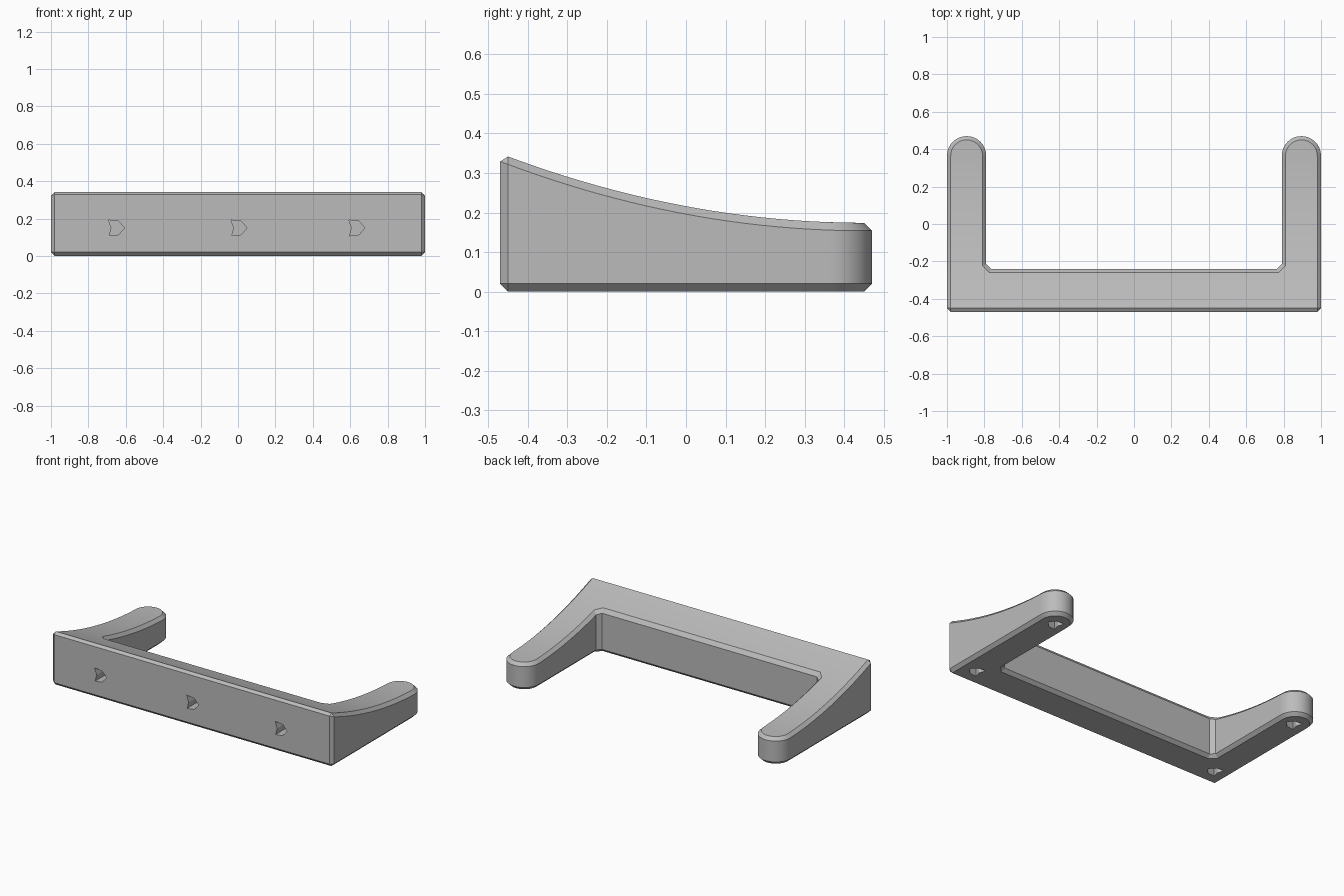
import bpy, bmesh, math
from mathutils import Vector

cube = bpy.data.objects.get("Cube")
if cube:
    bpy.data.objects.remove(cube, do_unlink=True)

grey = bpy.data.materials.new("plain grey")
grey.use_nodes = True
grey.diffuse_color = (0.5, 0.5, 0.5, 1)
grey.node_tree.nodes["Principled BSDF"].inputs["Base Color"].default_value = (0.5, 0.5, 0.5, 1)

BEVEL = 0.02
FRONT = -0.47


def top_height(y):
    """Concave sweep from the tall front to the low arm tips."""
    return 0.174 + 0.207 * (0.45 - y) ** 2


def outline(d):
    """U-shaped plan, counter-clockwise, pulled in by d."""
    c = BEVEL - d
    half = [(1 - d - c, FRONT + d), (1 - d, FRONT + d + c)]
    for i in range(17):
        a = math.pi * i / 16
        half.append((0.895 + (0.105 - d) * math.cos(a), 0.365 + (0.105 - d) * math.sin(a)))
    half += [(0.79 + d, -0.215 - d * 0.4), (0.765 + d * 0.4, -0.24 - d)]
    return half + [(-x, y) for x, y in reversed(half)]


def mesh_object(name, bm):
    bmesh.ops.recalc_face_normals(bm, faces=bm.faces)
    me = bpy.data.meshes.new(name)
    bm.to_mesh(me)
    bm.free()
    me.materials.append(grey)
    ob = bpy.data.objects.new(name, me)
    bpy.context.collection.objects.link(ob)
    return ob


# Bracket body: chamfered rings stacked, then the top bent to the sweep
bm = bmesh.new()
MID, TOP = 0.1, 0.12
rings = [[bm.verts.new((x, y, z)) for x, y in outline(d)]
         for d, z in ((BEVEL, 0), (0, BEVEL), (0, MID), (BEVEL, TOP))]
n = len(rings[0])
for low, high in zip(rings, rings[1:]):
    for i in range(n):
        j = (i + 1) % n
        bm.faces.new((low[i], low[j], high[j], high[i]))
bm.faces.new(list(reversed(rings[0])))
bm.faces.new(rings[-1])
bmesh.ops.remove_doubles(bm, verts=bm.verts, dist=0.0005)
bmesh.ops.recalc_face_normals(bm, faces=bm.faces)
for k in range(20):
    y = -0.425 + 0.041 * k
    bmesh.ops.bisect_plane(bm, geom=bm.verts[:] + bm.edges[:] + bm.faces[:],
                           dist=0.0001, plane_co=(0, y, 0), plane_no=(0, 1, 0))
for v in bm.verts:
    if v.co.z > 0.05:
        v.co.z = top_height(v.co.y) - (TOP - v.co.z)
body = mesh_object("bracket_body", bm)

# Blind screw holes: three in the front, four underneath
HOLE = [(-0.042, 0.042), (0.012, 0.036), (0.043, 0),
        (0.012, -0.036), (-0.038, -0.042), (-0.027, 0)]
DEPTH = 0.1
bm = bmesh.new()


def add_hole(centre, up, inward):
    centre, up, inward = Vector(centre), Vector(up), Vector(inward)
    ends = [[bm.verts.new(centre + Vector((u, 0, 0)) + up * w + inward * s) for u, w in HOLE]
            for s in (-0.03, DEPTH)]
    m = len(HOLE)
    for i in range(m):
        j = (i + 1) % m
        bm.faces.new((ends[0][i], ends[0][j], ends[1][j], ends[1][i]))
    for end in ends:
        bm.faces.new(end)


for x in (-0.65, 0.005, 0.635):
    add_hole((x, FRONT, 0.15), (0, 0, 1), (0, 1, 0))
for x in (-0.89, 0.89):
    for y in (-0.35, 0.35):
        add_hole((x, y, 0), (0, 1, 0), (0, 0, 1))
cutter = mesh_object("hole_cutter", bm)
cutter.hide_render = True

# Cut the holes and keep the finished mesh only
cut = body.modifiers.new("holes", "BOOLEAN")
cut.operation = "DIFFERENCE"
cut.solver = "EXACT"
cut.object = cutter
bpy.context.view_layer.update()
finished = bpy.data.meshes.new_from_object(body.evaluated_get(bpy.context.evaluated_depsgraph_get()))
body.modifiers.clear()
body.data = finished
bpy.data.objects.remove(cutter, do_unlink=True)

bpy.ops.object.select_all(action="DESELECT")
body.select_set(True)
bpy.context.view_layer.objects.active = body
bpy.ops.object.shade_smooth_by_angle(angle=math.radians(25))
